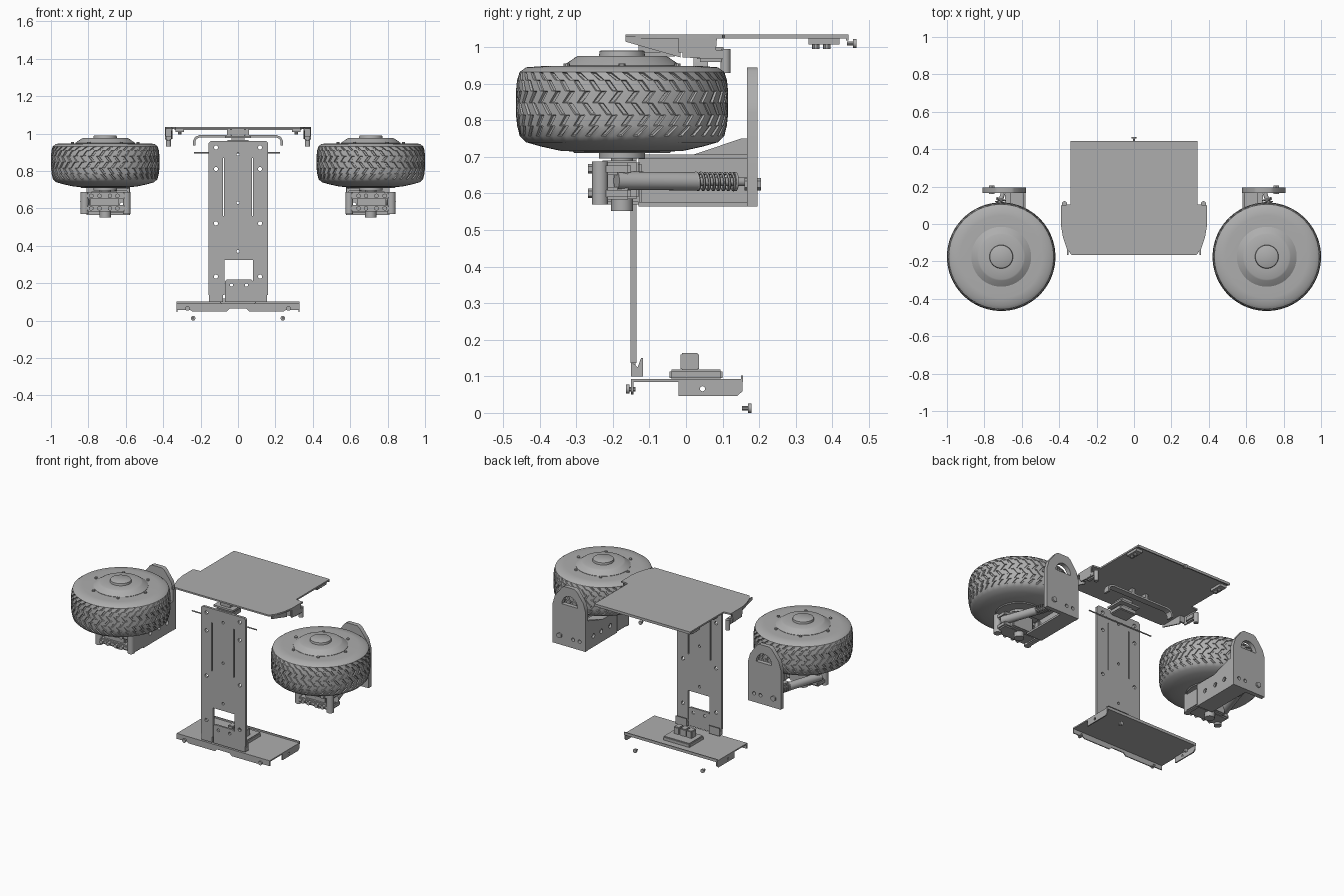
import bpy, bmesh, math
from mathutils import Vector, Matrix

if "Cube" in bpy.data.objects:
    bpy.data.objects.remove(bpy.data.objects["Cube"], do_unlink=True)

GREY = (0.42, 0.42, 0.42, 1)
metal = bpy.data.materials.new("plain grey")
metal.use_nodes = True
metal.diffuse_color = GREY
metal.node_tree.nodes["Principled BSDF"].inputs["Base Color"].default_value = GREY

BOTH = (1, -1)


def finish(name, bm, sides, smooth=35):
    """Turn a bmesh into one object, or a left and right pair."""
    bmesh.ops.remove_doubles(bm, verts=bm.verts, dist=1e-5)
    for s in sides:
        copy = bm.copy()
        bmesh.ops.scale(copy, vec=(s, 1, 1), verts=copy.verts)
        bmesh.ops.recalc_face_normals(copy, faces=copy.faces)
        mesh = bpy.data.meshes.new(name)
        copy.to_mesh(mesh)
        copy.free()
        mesh.materials.append(metal)
        for p in mesh.polygons:
            p.use_smooth = True
            p.material_index = 0
        mesh.set_sharp_from_angle(angle=math.radians(smooth))
        full = name if len(sides) == 1 else ("left_" if s > 0 else "right_") + name
        bpy.context.scene.collection.objects.link(bpy.data.objects.new(full, mesh))
    bm.free()


def box(name, x, y, z, sides=(1,), bevel=0):
    bm = bmesh.new()
    bmesh.ops.create_cube(bm, size=1)
    for v in bm.verts:
        v.co = [a + (b - a) * (c + 0.5) for (a, b), c in zip((x, y, z), v.co)]
    if bevel:
        bmesh.ops.bevel(bm, geom=bm.edges[:], offset=bevel, segments=2, affect='EDGES')
    finish(name, bm, sides)


def rod(name, a, b, r, sides=(1,), segs=24):
    a, b = Vector(a), Vector(b)
    bm = bmesh.new()
    bmesh.ops.create_cone(bm, cap_ends=True, segments=segs, radius1=r, radius2=r, depth=(b - a).length)
    turn = (b - a).to_track_quat('Z', 'Y').to_matrix().to_4x4()
    bmesh.ops.transform(bm, matrix=Matrix.Translation((a + b) / 2) @ turn, verts=bm.verts)
    finish(name, bm, sides)


def ring(u, v, r, n=16):
    return [(u + r * math.cos(math.tau * i / n), v + r * math.sin(math.tau * i / n)) for i in range(n)]


def rect(u0, u1, v0, v1):
    return [(u0, v0), (u1, v0), (u1, v1), (u0, v1)]


def sheet(name, loops, axis, lo, hi, sides=(1,)):
    """Flat plate: the first loop is the outline, the others are holes."""
    curve = bpy.data.curves.new(name, 'CURVE')
    curve.dimensions, curve.fill_mode = '2D', 'BOTH'
    curve.extrude = abs(hi - lo) / 2
    for loop in loops:
        spline = curve.splines.new('POLY')
        spline.points.add(len(loop) - 1)
        for point, (u, v) in zip(spline.points, loop):
            point.co = (u, v, 0, 1)
        spline.use_cyclic_u = True
    helper = bpy.data.objects.new(name, curve)
    bpy.context.scene.collection.objects.link(helper)
    bpy.context.view_layer.update()
    mesh = bpy.data.meshes.new_from_object(helper.evaluated_get(bpy.context.evaluated_depsgraph_get()))
    bpy.data.objects.remove(helper)
    bm = bmesh.new()
    bm.from_mesh(mesh)
    bpy.data.meshes.remove(mesh)
    mid = (lo + hi) / 2
    for vert in bm.verts:
        u, v, w = vert.co
        w += mid
        vert.co = {'x': (w, u, v), 'y': (u, w, v), 'z': (u, v, w)}[axis]
    finish(name, bm, sides)


def lathe(name, profile, centre, segs=64, sides=BOTH, twist=None, groove_rows=()):
    """Turn (radius, z) points round a vertical axis; twist slants the tread rows."""
    bm = bmesh.new()
    rows = []
    for i, (r, z) in enumerate(profile):
        t = twist[i] if twist else 0
        rows.append([bm.verts.new((centre[0] + r * math.cos(math.tau * (j + t) / segs),
                                   centre[1] + r * math.sin(math.tau * (j + t) / segs), z))
                     for j in range(segs)])
    grooves = []
    for i in range(len(rows) - 1):
        for j in range(segs):
            k = (j + 1) % segs
            f = bm.faces.new((rows[i][j], rows[i][k], rows[i + 1][k], rows[i + 1][j]))
            if i in groove_rows and (j + i) % 3 == 0:
                grooves.append(f)
    bm.faces.new(rows[0])
    bm.faces.new(rows[-1])
    bmesh.ops.recalc_face_normals(bm, faces=bm.faces)
    if grooves:
        bmesh.ops.inset_individual(bm, faces=grooves, thickness=0.003, depth=-0.006)
    finish(name, bm, sides)


# Wheels: tyre with slanted grooves, hub, cap and hub bolts
WX, WY = 0.71, -0.175
tyre = [(0.13, 0.715), (0.165, 0.716), (0.22, 0.728), (0.262, 0.74), (0.28, 0.757), (0.287, 0.785), (0.29, 0.815),
        (0.29, 0.848), (0.29, 0.88), (0.287, 0.91), (0.28, 0.932), (0.262, 0.945), (0.22, 0.948), (0.15, 0.948)]
lathe("tyre", tyre, (WX, WY), 120, twist=[0, 0, 0, 0, 0, 1.8, 3.2, 1.6, 3.2, 1.8, 0, 0, 0, 0],
      groove_rows=(4, 5, 6, 7, 8, 9))
lathe("hub", [(0.16, 0.94), (0.16, 0.95), (0.128, 0.972), (0.12, 0.976), (0.063, 0.976), (0.061, 0.989),
              (0.058, 0.991)], (WX, WY))
lathe("hub_underside", [(0.063, 0.695), (0.063, 0.71), (0.13, 0.71), (0.14, 0.72)], (WX, WY))
for u, v in ring(WX, WY, 0.175, 6):
    rod("hub_bolt", (u, v, 0.94), (u, v, 0.956), 0.009, BOTH, 10)

# Suspension: rear mounting plate, side arm and shelves
arch = [(0.69 + 0.055 * math.cos(a * math.pi / 12), 0.83 + 0.06 * math.sin(a * math.pi / 12)) for a in range(13)]
mount = [(0.578, 0.565), (0.81, 0.565), (0.81, 0.82), (0.795, 0.87), (0.745, 0.935), (0.73, 0.945),
         (0.655, 0.945), (0.64, 0.935), (0.592, 0.87), (0.578, 0.82)]
sheet("mounting_plate", [mount, arch] + [ring(x, 0.62, 0.011) for x in (0.62, 0.665, 0.76)], 'y', 0.167, 0.195, BOTH)
arm = [(-0.13, 0.567), (0.17, 0.567), (0.17, 0.75), (0.15, 0.75), (0.02, 0.706), (-0.13, 0.706)]
sheet("side_arm", [arm] + [ring(y, 0.635, 0.014) for y in (-0.06, 0.03, 0.11)], 'x', 0.58, 0.594, BOTH)
box("arm_floor", (0.58, 0.69), (-0.13, 0.17), (0.565, 0.577), BOTH)
box("arm_shelf", (0.58, 0.66), (-0.13, 0.17), (0.694, 0.706), BOTH)
rod("mount_bolt", (0.76, 0.16, 0.625), (0.76, 0.205, 0.625), 0.017, BOTH, 6)

# Knuckle and kingpin that carry the wheel
rod("kingpin", (WX, WY, 0.552), (WX, WY, 0.72), 0.03, BOTH)
box("knuckle", (0.64, 0.79), (-0.235, -0.13), (0.585, 0.69), BOTH, 0.006)
for z in (0.6, 0.667):
    box("clevis", (0.6, 0.835), (-0.255, -0.15), (z - 0.017, z + 0.017), BOTH, 0.008)
    for x in (0.645, 0.685, 0.74, 0.785):
        rod("clevis_bolt", (x, -0.268, z), (x, -0.24, z), 0.013, BOTH, 6)
rod("outer_pivot", (0.82, -0.235, 0.57), (0.82, -0.235, 0.688), 0.022, BOTH)
rod("inner_pivot", (0.595, -0.235, 0.57), (0.595, -0.235, 0.688), 0.02, BOTH)
box("inner_ear", (0.576, 0.61), (-0.235, -0.12), (0.57, 0.685), BOTH, 0.006)

# Shock absorber with coil spring
A, B = Vector((0.82, -0.19, 0.635)), Vector((0.70, 0.165, 0.632))
rod("shock_body", A, A.lerp(B, 0.62), 0.025, BOTH)
rod("shock_shaft", A.lerp(B, 0.6), B, 0.012, BOTH)
rod("spring_seat", A.lerp(B, 0.9), A.lerp(B, 0.92), 0.026, BOTH)
bm = bmesh.new()
turn = (B - A).to_track_quat('Z', 'Y')
TURNS, PER = 8, 14
last = None
for i in range(TURNS * PER + 1):
    a = math.tau * i / PER
    mid = A.lerp(B, 0.6 + 0.31 * i / (TURNS * PER))
    loop = [bm.verts.new(mid + turn @ Vector(((0.023 + 0.004 * math.cos(c)) * math.cos(a),
                                              (0.023 + 0.004 * math.cos(c)) * math.sin(a),
                                              0.004 * math.sin(c)))) for c in (k * math.tau / 6 for k in range(6))]
    if last:
        for k in range(6):
            bm.faces.new((last[k], last[k - 1], loop[k - 1], loop[k]))
    last = loop
finish("coil_spring", bm, BOTH)

# Upright column: slotted plate open at the bottom, with a tab and a hook
column = [(-0.157, 0.137), (-0.072, 0.137), (-0.072, 0.325), (0.08, 0.325), (0.08, 0.137), (0.16, 0.137),
          (0.16, 0.95), (0.15, 0.96), (-0.147, 0.96), (-0.157, 0.95)]
holes = [ring(x, z, 0.011) for x in (-0.118, 0.118) for z in (0.235, 0.52, 0.81, 0.925)]
holes += [ring(0, z, 0.008) for z in (0.37, 0.63, 0.89)]
holes += [rect(x - 0.003, x + 0.003, 0.56, 0.87) for x in (-0.078, 0.078)]
sheet("column_plate", [column] + holes, 'y', -0.152, -0.136)
tab = [(-0.07, 0.1), (0.08, 0.1), (0.08, 0.21), (0.07, 0.22), (-0.06, 0.22), (-0.07, 0.21)]
sheet("column_tab", [tab] + [ring(x, 0.19, 0.009) for x in (-0.035, 0.045)], 'y', -0.15, -0.138)
hook = [(-0.15, 0.1), (-0.117, 0.1), (-0.117, 0.15), (-0.123, 0.15), (-0.132, 0.125), (-0.15, 0.14)]
sheet("column_hook", [hook], 'x', 0.08, 0.155, BOTH)
rod("cross_rod", (-0.235, -0.13, 0.897), (0.225, -0.13, 0.897), 0.004)
box("column_head", (-0.06, 0.06), (-0.145, -0.05), (0.935, 0.965), bevel=0.005)
box("head_neck", (-0.035, 0.035), (-0.13, -0.06), (0.96, 1.025))
box("head_cap", (-0.07, 0.07), (-0.15, -0.03), (0.975, 0.987))

# Top deck with side skirts, brackets and a bent strap underneath
deck = [(0.335, -0.165), (0.36, -0.13), (0.38, -0.07), (0.39, -0.01), (0.39, 0.1), (0.34, 0.105), (0.34, 0.445)]
sheet("top_deck", [deck + [(-x, y) for x, y in reversed(deck)]], 'z', 1.024, 1.034)
skirt = [(-0.01, 1.03), (-0.01, 0.972), (0.08, 0.968), (0.085, 1.03)]
sheet("deck_skirt", [skirt], 'x', 0.382, 0.39, BOTH)
front = [(-0.165, 1.03), (-0.165, 1.015), (-0.015, 0.972), (-0.015, 1.03)]
sheet("deck_front_skirt", [front], 'x', 0.35, 0.358, BOTH)
box("skirt_joint", (0.35, 0.388), (-0.02, -0.008), (0.985, 1.03), BOTH)
box("deck_bracket", (0.355, 0.388), (0.03, 0.11), (0.96, 1.0), BOTH, 0.008)
rod("bracket_knob", (0.372, 0.108, 0.93), (0.372, 0.108, 0.995), 0.014, BOTH)
box("deck_rail", (0.29, 0.335), (0.335, 0.42), (1.008, 1.026), BOTH)
for y in (0.355, 0.385):
    rod("rail_pin", (0.312, y, 0.995), (0.312, y, 1.012), 0.01, BOTH, 10)
box("rear_lip", (-0.34, 0.34), (0.437, 0.445), (1.018, 1.03))
strap = [(0, 0.992), (0.205, 0.992), (0.23, 0.982), (0.24, 0.96), (0.24, 0.937),
         (0.228, 0.937), (0.228, 0.958), (0.22, 0.973), (0.202, 0.98), (0, 0.98)]
sheet("deck_strap", [strap], 'y', 0.02, 0.06, BOTH)
box("strap_post", (0.04, 0.06), (0.025, 0.055), (0.985, 1.026), BOTH)

# Base tray with folded lips
box("base_tray", (-0.33, 0.33), (-0.15, 0.155), (0.084, 0.092))
half = [(0.045, 0.065), (0.06, 0.05), (0.245, 0.05), (0.255, 0.057), (0.33, 0.057), (0.33, 0.09)]
sheet("front_lip", [half + [(-x, z) for x, z in reversed(half)]] + [ring(x, 0.066, 0.007) for x in (-0.27, 0.27)],
      'y', -0.15, -0.144)
side = [(-0.02, 0.09), (-0.02, 0.046), (0.14, 0.046), (0.155, 0.06), (0.155, 0.09)]
sheet("tray_side", [side, ring(0.045, 0.066, 0.007)], 'x', 0.323, 0.33, BOTH)
box("tray_rear_lip", (-0.33, 0.33), (0.15, 0.156), (0.084, 0.102))
box("socket_base", (-0.095, 0.095), (-0.045, 0.1), (0.09, 0.118), bevel=0.005)
for x in (-0.045, 0, 0.045):
    box("socket_block", (x - 0.02, x + 0.02), (-0.015, 0.035), (0.116, 0.164), bevel=0.004)

# Loose screws
for name, x, y, z, sides in (("rear_screw", 0.24, 0.165, 0.0125, BOTH), ("front_screw", 0.27, -0.15, 0.065, BOTH),
                             ("deck_screw", 0, 0.452, 1.01, (1,))):
    d = -1 if y < 0 else 1
    rod(name + "_head", (x, y + 0.004 * d, z), (x, y + 0.014 * d, z), 0.0125, sides, 12)
    rod(name + "_shank", (x, y - 0.012 * d, z), (x, y + 0.005 * d, z), 0.006, sides, 10)
